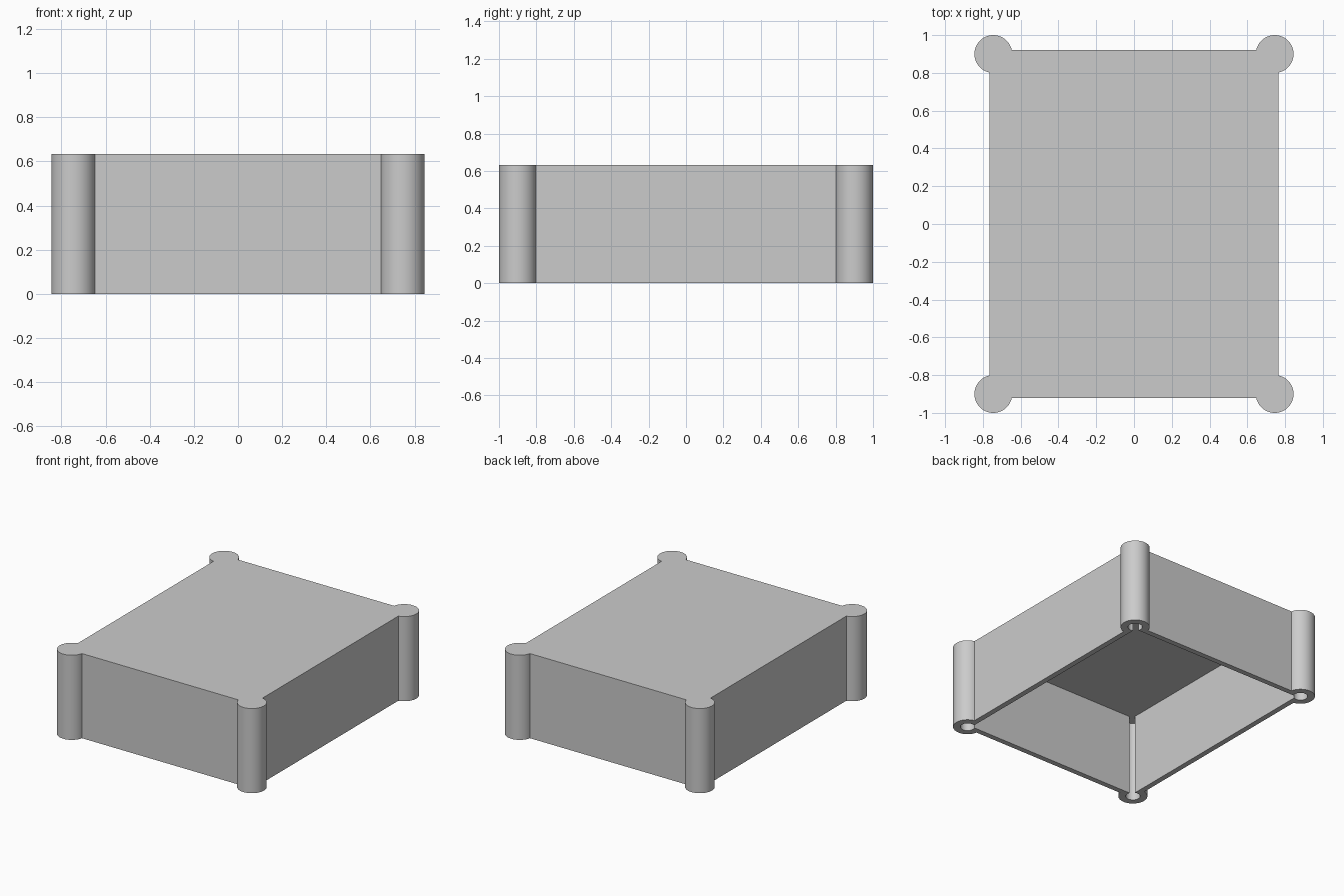
import bpy, bmesh
from math import acos, cos, sin, pi

default = bpy.data.objects.get("Cube")
if default:
    bpy.data.objects.remove(default, do_unlink=True)

POST_X, POST_Y = 0.745, 0.9   # corner post centres, on the wall centrelines
HALF_WALL = 0.02
HEIGHT, CEILING = 0.633, 0.609
POST_R, HOLE_R = 0.1, 0.05

grey = bpy.data.materials.new("plain_grey")
grey.use_nodes = True
colour = (0.6, 0.6, 0.6, 1)
grey.diffuse_color = colour
grey.node_tree.nodes["Principled BSDF"].inputs["Base Color"].default_value = colour


def outline(radius, offset, steps=40):
    """Rectangle with a round lobe at each corner, counter-clockwise."""
    start = -acos(offset / radius)
    sweep = pi / 2 - 2 * start
    angles = [start + sweep * i / steps for i in range(steps + 1)]
    lobe = [(POST_X + radius * cos(a), POST_Y + radius * sin(a)) for a in angles]
    points = []
    for sx, sy in ((1, 1), (-1, 1), (-1, -1), (1, -1)):
        corner = lobe if sx == sy else lobe[::-1]
        points += [(sx * x, sy * y) for x, y in corner]
    return points


def add_prism(bm, points, top):
    """Side walls and a cap; returns the open lower rim edges."""
    low = [bm.verts.new((x, y, 0)) for x, y in points]
    high = [bm.verts.new((x, y, top)) for x, y in points]
    count = len(points)
    for i in range(count):
        j = (i + 1) % count
        bm.faces.new((low[i], low[j], high[j], high[i]))
    bm.faces.new(high)
    return [bm.edges.get((low[i], low[(i + 1) % count])) for i in range(count)]


# Outer skin with corner posts, inner cavity opening into the post holes, bottom rim
bm = bmesh.new()
rim = add_prism(bm, outline(POST_R, HALF_WALL), HEIGHT)
rim += add_prism(bm, outline(HOLE_R, -HALF_WALL), CEILING)
bmesh.ops.triangle_fill(bm, edges=rim, use_beauty=True, normal=(0, 0, -1))
bmesh.ops.recalc_face_normals(bm, faces=bm.faces[:])

mesh = bpy.data.meshes.new("enclosure_cover")
bm.to_mesh(mesh)
bm.free()
mesh.materials.append(grey)
cover = bpy.data.objects.new("enclosure_cover", mesh)
bpy.context.collection.objects.link(cover)

# Smooth round posts, crisp edges elsewhere
bpy.ops.object.select_all(action="DESELECT")
cover.select_set(True)
bpy.context.view_layer.objects.active = cover
bpy.ops.object.shade_smooth_by_angle(angle=pi / 6)
